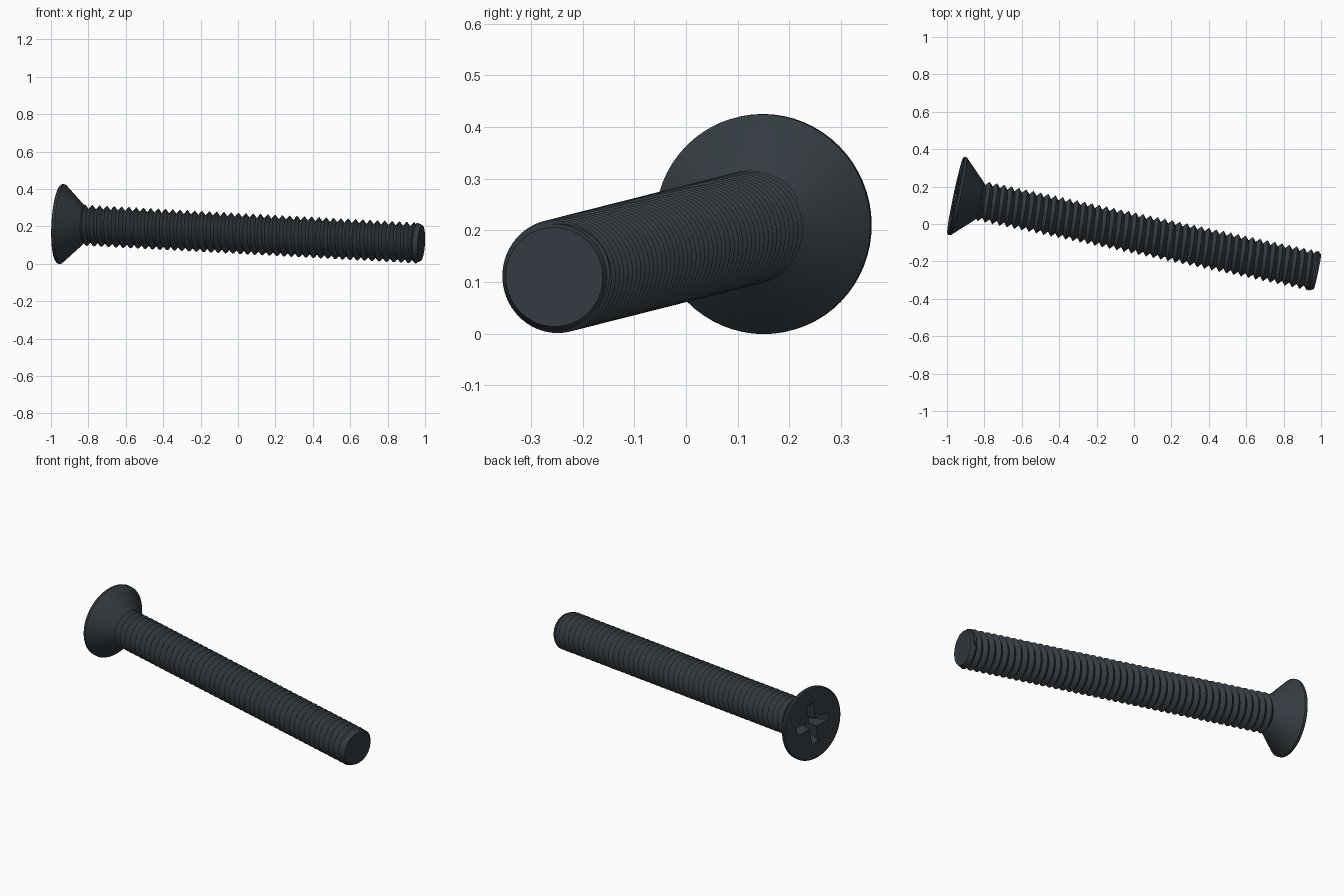
import bpy, bmesh, math
from mathutils import Matrix, Vector

cube = bpy.data.objects.get("Cube")
if cube:
    bpy.data.objects.remove(cube, do_unlink=True)

# Dark steel
steel = bpy.data.materials.new("dark_steel")
steel.use_nodes = True
COLOUR = (0.035, 0.045, 0.053, 1)
steel.diffuse_color = COLOUR
steel.node_tree.nodes["Principled BSDF"].inputs["Base Color"].default_value = COLOUR

# Screw axis: local z runs from the head face to the tip
HEAD, TIP = Vector((-0.955, 0.152, 0.213)), Vector((0.98, -0.255, 0.11))
axis = (TIP - HEAD).normalized()
up = (Vector((0, 0, 1)) - axis * axis.z).normalized()
side = axis.cross(up)
FRAME = Matrix.Translation(HEAD) @ Matrix((up, side, axis)).transposed().to_4x4()
LENGTH = (TIP - HEAD).length
SEGMENTS = 64
CREST, ROOT, PITCH = 0.11, 0.087, 0.04


def make_object(name, bm):
    bmesh.ops.remove_doubles(bm, verts=bm.verts, dist=0.00005)
    bmesh.ops.recalc_face_normals(bm, faces=bm.faces)
    mesh = bpy.data.meshes.new(name)
    bm.to_mesh(mesh)
    bm.free()
    mesh.materials.append(steel)
    obj = bpy.data.objects.new(name, mesh)
    bpy.context.collection.objects.link(obj)
    obj.matrix_world = FRAME
    return obj


def skin(bm, rings):
    """Bridge equal rings of points and cap both ends."""
    loops = [[bm.verts.new(p) for p in ring] for ring in rings]
    count = len(loops[0])
    for a, b in zip(loops, loops[1:]):
        for i in range(count):
            j = (i + 1) % count
            bm.faces.new((a[i], a[j], b[j], b[i]))
    bm.faces.new(loops[0])
    bm.faces.new(loops[-1])


def circle(radius, z):
    return [(radius * math.cos(t), radius * math.sin(t), z)
            for t in (math.tau * i / SEGMENTS for i in range(SEGMENTS))]


def lathe(name, profile):
    bm = bmesh.new()
    skin(bm, [circle(r, z) for r, z in profile])
    return make_object(name, bm)


def smooth(obj):
    bpy.ops.object.select_all(action='DESELECT')
    obj.select_set(True)
    bpy.context.view_layer.objects.active = obj
    bpy.ops.object.shade_smooth_by_angle(angle=math.radians(25))


# Countersunk head
head = lathe("countersunk_head",
             [(0.207, 0), (0.213, 0.005), (0.213, 0.018), (0.108, 0.127), (0.09, 0.14)])


# Tapered cross recess cut into the head
def cross(reach, half, z):
    turn = Matrix.Rotation(math.radians(-6), 3, 'Z')
    points = []
    for k in range(4):
        spin = turn @ Matrix.Rotation(k * math.pi / 2, 3, 'Z')
        points += [spin @ Vector((x, y, z))
                   for x, y in ((reach, -half), (reach, half), (half, half))]
    return points


bm = bmesh.new()
skin(bm, [cross(0.125, 0.025, -0.01), cross(0.055, 0.016, 0.09)])
cutter = make_object("recess_cutter", bm)
cutter.hide_render = True
cut = head.modifiers.new("recess", 'BOOLEAN')
cut.operation = 'DIFFERENCE'
cut.solver = 'EXACT'
cut.object = cutter
bpy.ops.object.select_all(action='DESELECT')
head.select_set(True)
bpy.context.view_layer.objects.active = head
bpy.ops.object.modifier_apply(modifier="recess")
bpy.data.objects.remove(cutter, do_unlink=True)
smooth(head)

# Helical threaded shank
START, END = 0.115, LENGTH - 0.012


def thread_point(row, col):
    shift = PITCH * col / SEGMENTS
    z = min(max(START + PITCH * (row / 2 - 1) + shift, START), END)
    phase = ((z - START - shift) / PITCH) % 1
    radius = ROOT + (CREST - ROOT) * (1 - abs(2 * phase - 1))
    t = math.tau * col / SEGMENTS
    return bm.verts.new((radius * math.cos(t), radius * math.sin(t), z))


bm = bmesh.new()
rows = int((END - START) / PITCH * 2) + 5
grid = [[thread_point(r, c) for c in range(SEGMENTS + 1)] for r in range(rows)]
for a, b in zip(grid, grid[1:]):
    for i in range(SEGMENTS):
        if b[i].co.z - a[i].co.z > 0.00001 or b[i + 1].co.z - a[i + 1].co.z > 0.00001:
            bm.faces.new((a[i], a[i + 1], b[i + 1], b[i]))
bm.faces.new(grid[-1][:-1])
bmesh.ops.delete(bm, geom=[v for v in bm.verts if not v.link_faces], context='VERTS')
smooth(make_object("threaded_shank", bm))

# Chamfered tip
smooth(lathe("chamfered_tip", [(ROOT, LENGTH - 0.042), (0.108, LENGTH - 0.026),
                               (0.096, LENGTH)]))
